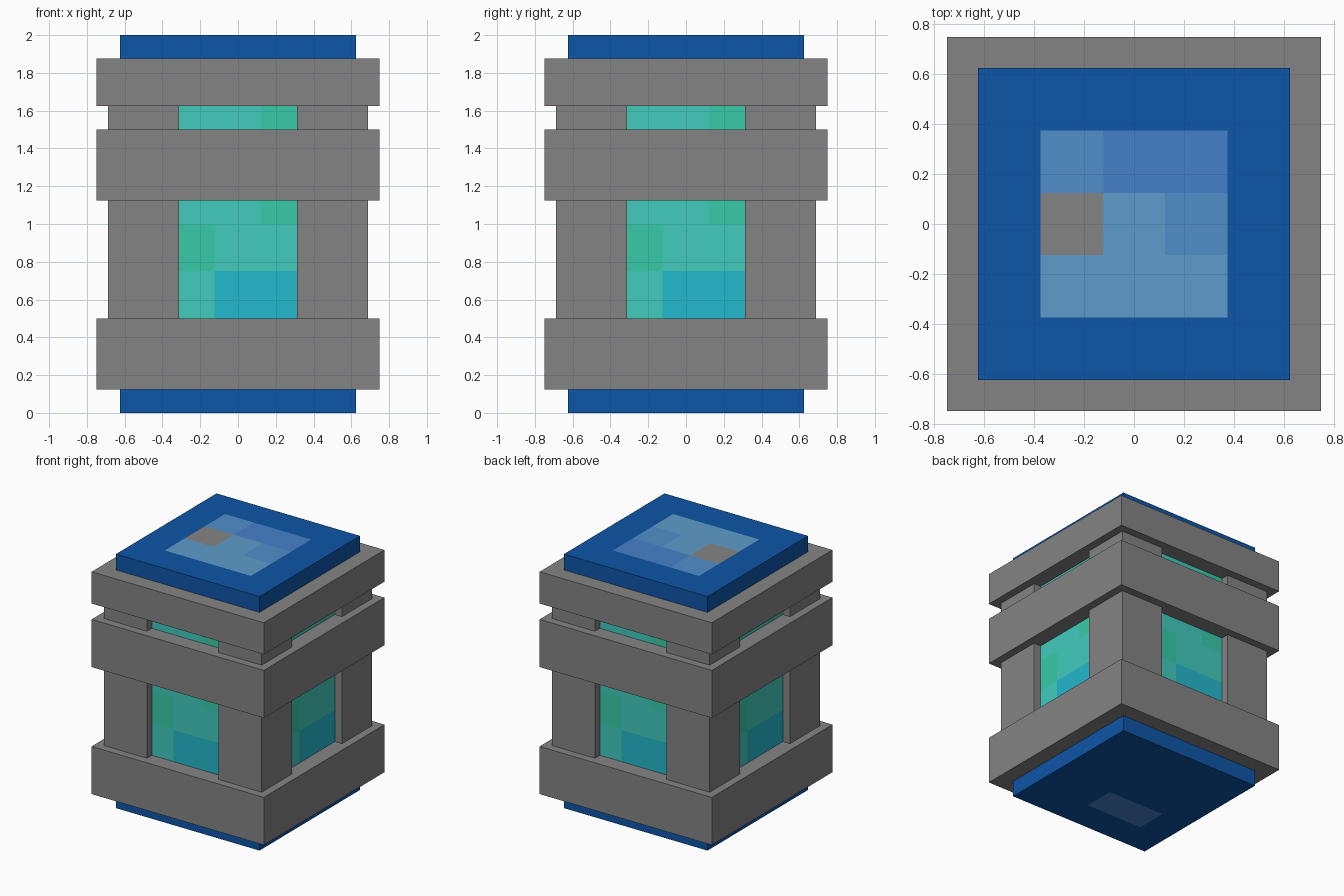
import bpy, bmesh
from mathutils import Vector

if "Cube" in bpy.data.objects:
    bpy.data.objects.remove(bpy.data.objects["Cube"])


def material(name, rgb):
    lin = [(c / 255 / 12.92) if c < 11 else ((c / 255 + 0.055) / 1.055) ** 2.4 for c in rgb]
    m = bpy.data.materials.new(name)
    m.diffuse_color = (*lin, 1)
    m.use_nodes = True
    m.node_tree.nodes["Principled BSDF"].inputs["Base Color"].default_value = m.diffuse_color
    return m


PALETTE = [
    material("stone grey", (132, 132, 132)),
    material("deep blue", (13, 86, 168)),
    material("teal glass", (66, 203, 190)),
    material("green glass", (56, 203, 168)),
    material("cyan glass", (36, 184, 205)),
    material("pale blue", (95, 156, 204)),
    material("soft blue", (81, 143, 201)),
    material("mid blue", (70, 129, 203)),
]
GREY, BLUE, TEAL, GREEN, CYAN, PALE, SOFT, MID = range(8)


def finish(name, bm, mats):
    mesh = bpy.data.meshes.new(name)
    bm.to_mesh(mesh)
    bm.free()
    for m in mats:
        mesh.materials.append(m)
    obj = bpy.data.objects.new(name, mesh)
    bpy.context.collection.objects.link(obj)
    return obj


def box(lo, hi):
    bm = bmesh.new()
    bmesh.ops.create_cube(bm, size=1)
    lo, hi = Vector(lo), Vector(hi)
    for v in bm.verts:
        v.co = (lo + hi) / 2 + v.co * (hi - lo)
    return bm


# Glowing core: one box cut along the edges of its coloured patches
def core_colour(n, c):
    if n.z > 0.5:  # lid inlay, three rows of tiles
        if max(abs(c.x), abs(c.y)) > 0.375:
            return BLUE
        col = 0 if c.x < -0.125 else 1 if c.x < 0.125 else 2
        row = 0 if c.y > 0.125 else 1 if c.y > -0.125 else 2
        return ((SOFT, MID, MID), (GREY, PALE, SOFT), (PALE, PALE, PALE))[row][col]
    if n.z < -0.5:  # small inlay underneath
        return MID if -0.375 < c.x < 0.125 and -0.375 < c.y < -0.125 else BLUE
    if c.z < 0.125 or c.z > 1.875:  # rims above and below the frame
        return BLUE
    u = c.x * -n.y + c.y * n.x  # sideways position, same on all four sides
    if c.z < 0.75:
        return CYAN if u > -0.125 else TEAL
    if c.z < 1.0:
        return GREEN if u < -0.125 else TEAL
    return GREEN if u > 0.125 else TEAL


bm = box((-0.625, -0.625, 0), (0.625, 0.625, 2))
CUTS = ((-0.375, -0.125, 0.125, 0.375),) * 2 + ((0.125, 0.75, 1.0, 1.875),)
for axis, values in enumerate(CUTS):
    normal = Vector([float(i == axis) for i in range(3)])
    for value in values:
        bmesh.ops.bisect_plane(bm, geom=bm.verts[:] + bm.edges[:] + bm.faces[:],
                               plane_co=normal * value, plane_no=normal)
bm.normal_update()
for f in bm.faces:
    f.material_index = core_colour(f.normal, f.calc_center_median())
finish("glass_core", bm, PALETTE)

# Corner posts
for sx in (-1, 1):
    for sy in (-1, 1):
        centre = Vector((sx * 0.5, sy * 0.5, 0))
        finish("corner_post",
               box(centre + Vector((-0.1875, -0.1875, 0.125)),
                   centre + Vector((0.1875, 0.1875, 1.875))), PALETTE[:1])

# Stone bands around the frame
for name, z0, z1 in (("lower_band", 0.125, 0.5), ("middle_band", 1.125, 1.5),
                     ("upper_band", 1.625, 1.875)):
    finish(name, box((-0.75, -0.75, z0), (0.75, 0.75, z1)), PALETTE[:1])
